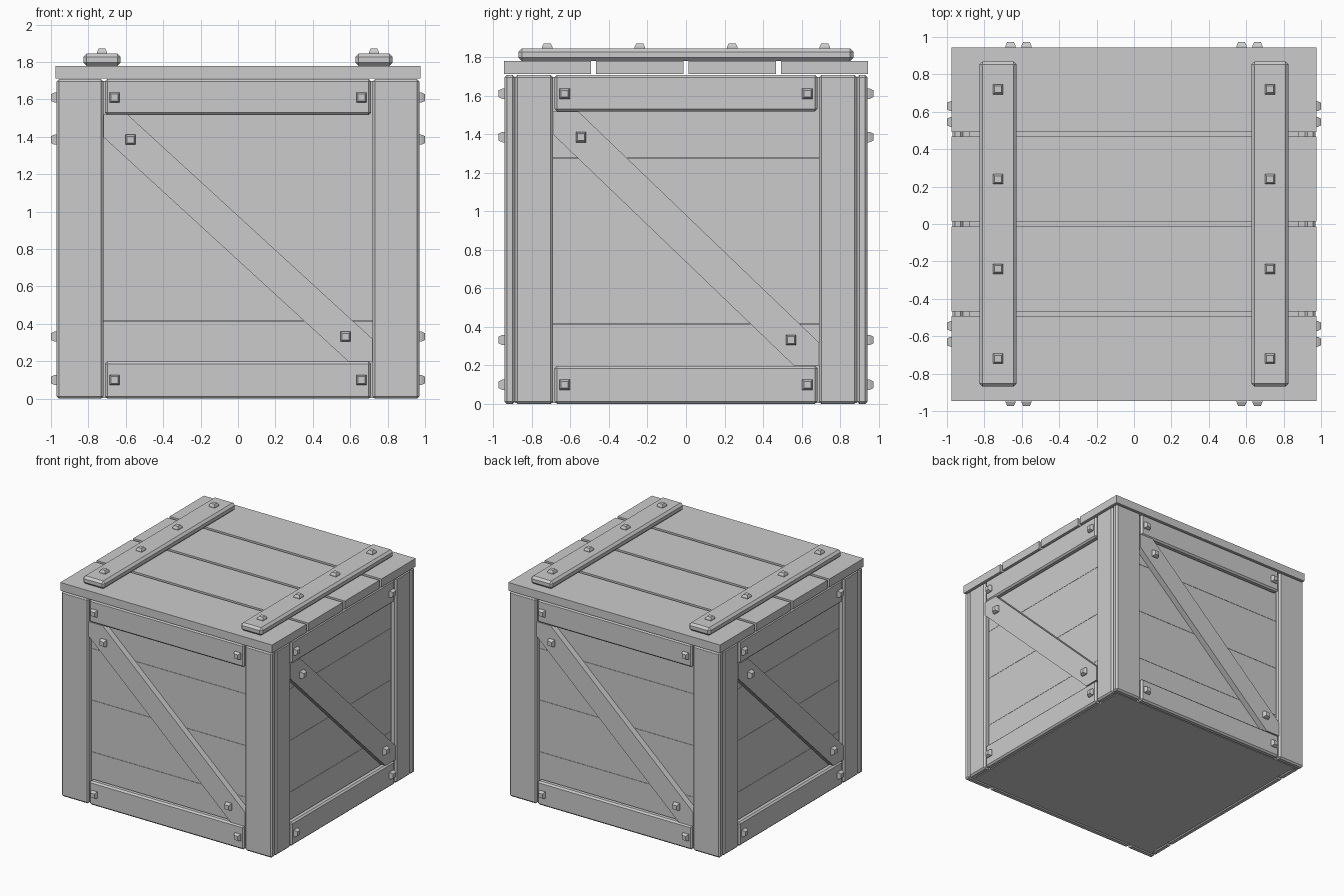
import bpy, bmesh, math
from mathutils import Matrix, Vector

old = bpy.data.objects.get("Cube")
if old:
    bpy.data.objects.remove(old, do_unlink=True)

HX, HY = 0.97, 0.942      # outer faces of the framing
BOARD = 0.055             # framing thickness
BODY_TOP, LID_TOP, BATTEN_TOP = 1.708, 1.78, 1.845

grey = bpy.data.materials.new("grey_wood")
grey.use_nodes = True
colour = (0.6, 0.6, 0.6, 1)
grey.diffuse_color = colour
grey.node_tree.nodes["Principled BSDF"].inputs["Base Color"].default_value = colour


def finish(name, bm, matrix, bevel=0):
    bmesh.ops.recalc_face_normals(bm, faces=bm.faces)
    mesh = bpy.data.meshes.new(name)
    bm.to_mesh(mesh)
    bm.free()
    mesh.materials.append(grey)
    ob = bpy.data.objects.new(name, mesh)
    ob.matrix_world = matrix
    bpy.context.collection.objects.link(ob)
    if bevel:
        mod = ob.modifiers.new("chamfer", "BEVEL")
        mod.width, mod.segments = bevel, 1
    return ob


def box(name, lo, hi, matrix=Matrix(), bevel=0):
    lo, hi = Vector(lo), Vector(hi)
    bm = bmesh.new()
    bmesh.ops.create_cube(bm, size=1)
    bmesh.ops.scale(bm, vec=hi - lo, verts=bm.verts)
    bmesh.ops.translate(bm, vec=(lo + hi) / 2, verts=bm.verts)
    return finish(name, bm, matrix, bevel)


def prism(name, points, y_back, y_front, matrix):
    # Upright outline given thickness along y
    bm = bmesh.new()
    face = bm.faces.new([bm.verts.new((x, y_back, z)) for x, z in points])
    new = bmesh.ops.extrude_face_region(bm, geom=[face])["geom"]
    verts = [v for v in new if isinstance(v, bmesh.types.BMVert)]
    bmesh.ops.translate(bm, vec=(0, y_front - y_back, 0), verts=verts)
    return finish(name, bm, matrix)


def bolt(name, position, matrix, height):
    # Square head: straight shank with a tapered cap, pointing along local z
    bm = bmesh.new()
    bmesh.ops.create_cube(bm, size=1)
    bmesh.ops.scale(bm, vec=(0.054, 0.054, 2 * height), verts=bm.verts)
    top = max(bm.faces, key=lambda f: f.calc_center_median().z)
    new = bmesh.ops.extrude_face_region(bm, geom=[top])["geom"]
    bmesh.ops.delete(bm, geom=[top], context="FACES")
    cap = [v for v in new if isinstance(v, bmesh.types.BMVert)]
    bmesh.ops.scale(bm, vec=(0.66, 0.66, 1), verts=cap)
    for v in bm.verts:
        if v not in cap and v.co.z > 0:
            v.co.z = height * 0.35
    return finish(name, bm, matrix @ Matrix.Translation(position))


def wall(side, angle, out, inner, post_end):
    # Built facing -y, then turned about z
    turn = Matrix.Rotation(angle, 4, "Z")
    face, back = -out, -out + BOARD

    # Four horizontal planks with gaps
    pitch = 0.43
    for i in range(4):
        top = min(i * pitch + 0.415, BODY_TOP - 0.01)
        box(f"{side}_plank_{i + 1}", (-post_end + 0.02, back, max(i * pitch - 0.013, 0.004)),
            (post_end - 0.02, back + 0.035, top), turn)

    # Corner posts
    for label, s in (("left", 1), ("right", -1)):
        a, b = sorted((s * inner, s * post_end))
        box(f"{side}_post_{label}", (a, face, 0), (b, back, BODY_TOP), turn, 0.013)

    # Top and bottom rails
    rail = inner - 0.008
    for label, z0, z1 in (("bottom", 0, 0.198), ("top", 1.518, BODY_TOP)):
        box(f"{side}_rail_{label}", (-rail, face, z0), (rail, back, z1), turn, 0.013)

    # Diagonal brace
    half = [(-inner, 0.66), (-inner + 0.13, 0.66), (inner, -0.54)]
    outline = half + [(-x, -z) for x, z in half]
    prism(f"{side}_brace", [(x, z + 0.859) for x, z in outline], back, face + 0.004, turn)

    # Bolts on rails and brace ends
    edge = inner - 0.06
    spots = [(-edge, 1.61), (edge, 1.61), (-edge, 0.1), (edge, 0.1),
             (-edge + 0.085, 1.385), (edge - 0.085, 0.332)]
    lean = Matrix.Rotation(math.pi / 2, 4, "X")
    for i, (x, z) in enumerate(spots):
        bolt(f"{side}_bolt_{i + 1}", (0, 0, 0),
             turn @ Matrix.Translation((x, face, z)) @ lean, 0.03)


# Inner body closing the gaps between planks
box("inner_body", (-HX + 0.085, -HY + 0.085, 0.004), (HX - 0.085, HY - 0.085, BODY_TOP - 0.02))

wall("front", 0, HY, 0.72, HX)
wall("left", math.pi / 2, HX, 0.69, HY - BOARD)
wall("back", math.pi, HY, 0.72, HX)
wall("right", -math.pi / 2, HX, 0.69, HY - BOARD)

# Lid planks
edges = [-0.945, -0.48, 0, 0.48, 0.945]
for i in range(4):
    y0 = edges[i] + (0.013 if i > 0 else 0)
    y1 = edges[i + 1] - (0.013 if i < 3 else 0)
    box(f"lid_plank_{i + 1}", (-0.975, y0, 1.712), (0.975, y1, LID_TOP))

# Lid battens with bolts
for label, s in (("left", 1), ("right", -1)):
    x = s * 0.727
    box(f"lid_batten_{label}", (x - 0.1, -0.87, LID_TOP), (x + 0.1, 0.87, BATTEN_TOP), bevel=0.018)
    for i in range(4):
        bolt(f"lid_bolt_{label}_{i + 1}", (x, -0.72 + 0.48 * i, BATTEN_TOP), Matrix(), 0.026)
